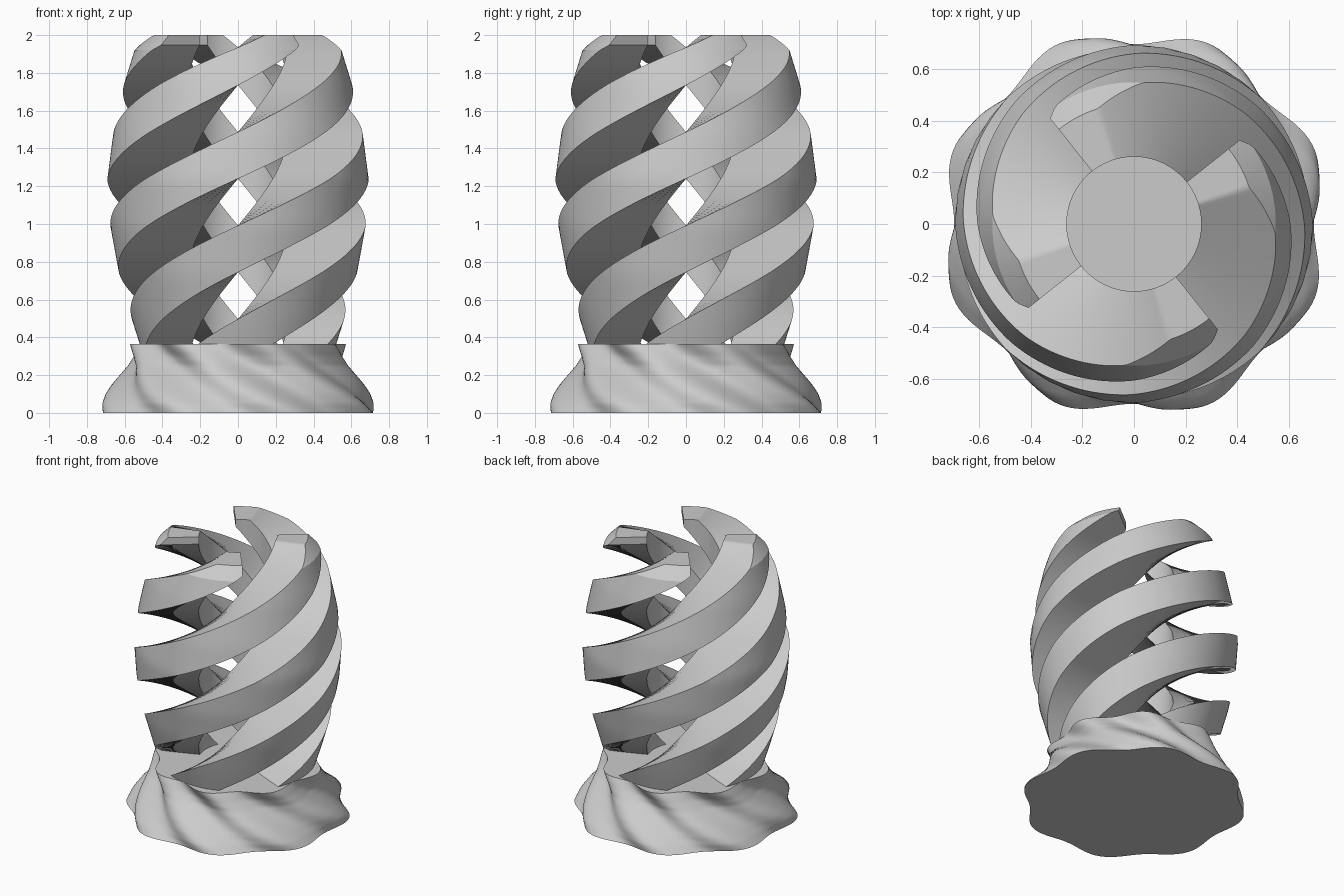
import bpy, bmesh
from math import sin, cos, radians, pi

cube = bpy.data.objects.get("Cube")
if cube:
    bpy.data.objects.remove(cube)

grey = bpy.data.materials.new("plain_grey")
grey.use_nodes = True
colour = (0.6, 0.6, 0.6, 1)
grey.diffuse_color = colour
grey.node_tree.nodes["Principled BSDF"].inputs["Base Color"].default_value = colour

TOP, CHAMFER, INNER = 2.0, 1.92, 0.26
OUTLINE = [(0.3, 0.5), (0.49, 0.56), (0.74, 0.63), (0.985, 0.675), (1.235, 0.692),
           (1.48, 0.66), (1.735, 0.605), (CHAMFER, 0.548), (TOP, 0.467)]
BASE = [(0, 0.725), (0.05, 0.706), (0.1, 0.675), (0.15, 0.638), (0.2, 0.6),
        (0.25, 0.568), (0.3, 0.555), (0.365, 0.552)]


def lookup(table, z):
    """Linear interpolation in a height/radius table."""
    for (z0, r0), (z1, r1) in zip(table, table[1:]):
        if z <= z1:
            return r0 + (r1 - r0) * (z - z0) / (z1 - z0)
    return table[-1][1]


def loft(name, rings, angle):
    """Skin closed rings of points, cap both ends, shade smooth."""
    bm = bmesh.new()
    rows = [[bm.verts.new(p) for p in ring] for ring in rings]
    n = len(rows[0])
    for a, b in zip(rows, rows[1:]):
        for i in range(n):
            j = (i + 1) % n
            bm.faces.new((a[i], a[j], b[j], b[i]))
    bm.faces.new(rows[0])
    bm.faces.new(rows[-1])
    bmesh.ops.remove_doubles(bm, verts=bm.verts, dist=0.0005)
    bmesh.ops.recalc_face_normals(bm, faces=bm.faces)
    mesh = bpy.data.meshes.new(name)
    bm.to_mesh(mesh)
    bm.free()
    mesh.materials.append(grey)
    obj = bpy.data.objects.new(name, mesh)
    bpy.context.collection.objects.link(obj)
    bpy.ops.object.select_all(action='DESELECT')
    obj.select_set(True)
    bpy.context.view_layer.objects.active = obj
    bpy.ops.object.shade_smooth_by_angle(angle=radians(angle))
    return obj


# Twisted base with eight soft lobes
rings = []
for k in range(31):
    z = 0.365 * k / 30
    radius = lookup(BASE, z)
    turn = radians(22.5 - 55 * k / 30)
    ring = []
    for i in range(192):
        a = 2 * pi * i / 192
        r = radius + 0.03 * cos(8 * (a - turn))
        ring.append((r * cos(a), r * sin(a), z))
    rings.append(ring)
loft("twisted_base", rings, 40)


def blade_section(u, turn):
    """Upright slice of a blade, u degrees past its front crossing."""
    low = 1.735 + 0.0055 * u
    high = low + 0.247 - 0.047 * (max(0, u + 60) / 60) ** 2
    low, high = max(low, 0.3), min(high, TOP)
    bend = min(max(CHAMFER, low), high)
    heights = [low + (bend - low) * i / 5 for i in range(6)]
    heights += [bend + (high - bend) * i / 2 for i in (1, 2)]
    a = radians(u - 90 + turn)
    points = [(INNER, low)] + [(lookup(OUTLINE, z), z) for z in heights] + [(INNER, high)]
    return [(r * cos(a), r * sin(a), z) for r, z in points]


# Four spiral blades around a hollow centre
START, END, STEPS = -299, 38.5, 180
for q, side in enumerate(("front", "left", "back", "right")):
    slices = [blade_section(START + (END - START) * i / STEPS, 90 * q)
              for i in range(STEPS + 1)]
    loft(side + "_spiral_blade", slices, 25)
